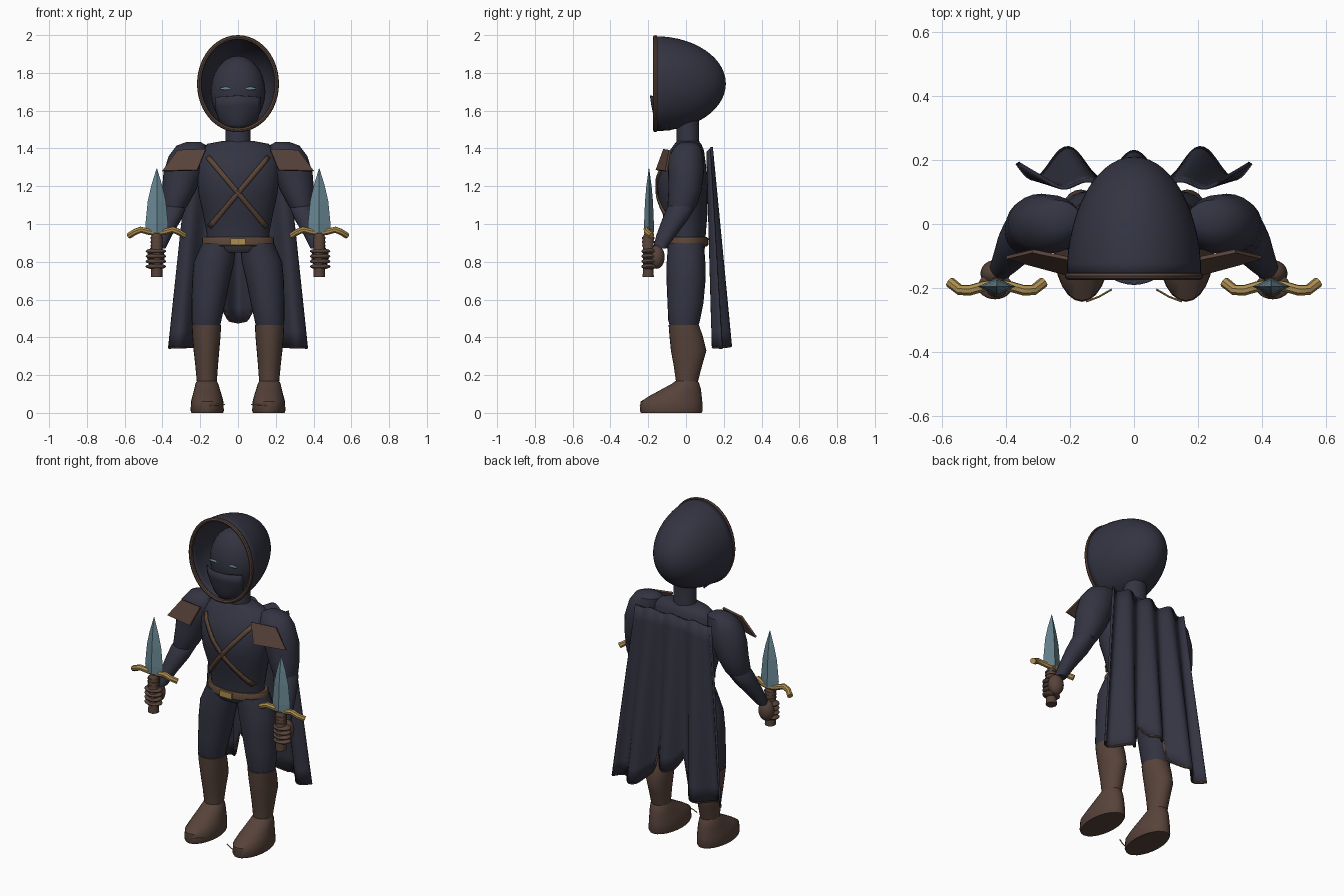
import bpy, bmesh, math
from mathutils import Vector
from mathutils.bvhtree import BVHTree

if "Cube" in bpy.data.objects:
    bpy.data.objects.remove(bpy.data.objects["Cube"])

def material(name, rgb):
    m = bpy.data.materials.new(name)
    m.diffuse_color = (*rgb, 1)
    m.use_nodes = True
    m.node_tree.nodes["Principled BSDF"].inputs["Base Color"].default_value = m.diffuse_color
    return m

CLOTH = material("dark_navy_cloth", (0.034, 0.034, 0.055))
LEATHER = material("brown_leather", (0.095, 0.056, 0.042))
STRAP = material("strap_brown", (0.105, 0.060, 0.038))
GOLD = material("gold", (0.42, 0.27, 0.08))
STEEL = material("blue_steel", (0.14, 0.24, 0.29))

def finish(name, bm, mat, angle=40):
    bmesh.ops.recalc_face_normals(bm, faces=bm.faces)
    me = bpy.data.meshes.new(name)
    bm.to_mesh(me)
    bm.free()
    return add(name, me, mat, angle)

def add(name, me, mat, angle=40):
    ob = bpy.data.objects.new(name, me)
    bpy.context.collection.objects.link(ob)
    me.materials.clear()
    me.materials.append(mat)
    bpy.ops.object.select_all(action='DESELECT')
    ob.select_set(True)
    bpy.context.view_layer.objects.active = ob
    if angle:
        bpy.ops.object.shade_smooth_by_angle(angle=math.radians(angle))
    return ob

def loft(name, rings, mat, s=1, n=24, angle=40):
    """Skin stacked horizontal ellipses (x, y, z, rx, ry)."""
    bm = bmesh.new()
    loops = [[bm.verts.new((s * x + rx * math.cos(2 * math.pi * i / n),
                            y + ry * math.sin(2 * math.pi * i / n), z))
              for i in range(n)] for x, y, z, rx, ry in rings]
    for a, b in zip(loops, loops[1:]):
        for i in range(n):
            bm.faces.new((a[i], a[(i + 1) % n], b[(i + 1) % n], b[i]))
    bm.faces.new(loops[0])
    bm.faces.new(loops[-1])
    return finish(name, bm, mat, angle)

def grid(name, rows, mat, thick=0, angle=40):
    """Sheet through rows of points, optionally thickened."""
    bm = bmesh.new()
    vs = [[bm.verts.new(p) for p in r] for r in rows]
    for a, b in zip(vs, vs[1:]):
        for i in range(len(a) - 1):
            bm.faces.new((a[i], a[i + 1], b[i + 1], b[i]))
    ob = finish(name, bm, mat, angle)
    if thick:
        m = ob.modifiers.new("thickness", 'SOLIDIFY')
        m.thickness, m.offset = thick, 0
    return ob

def tube(name, pts, r, mat, closed=False):
    cu = bpy.data.curves.new(name, 'CURVE')
    cu.dimensions, cu.bevel_depth, cu.bevel_resolution = '3D', r, 2
    cu.use_fill_caps = True
    sp = cu.splines.new('POLY')
    sp.points.add(len(pts) - 1)
    for p, c in zip(sp.points, pts):
        p.co = (*c, 1)
    sp.use_cyclic_u = closed
    tmp = bpy.data.objects.new(name + "_path", cu)
    me = bpy.data.meshes.new_from_object(tmp)
    bpy.data.objects.remove(tmp)
    return add(name, me, mat)

def ball(name, c, r, mat):
    bm = bmesh.new()
    bmesh.ops.create_uvsphere(bm, u_segments=24, v_segments=14, radius=1)
    for v in bm.verts:
        v.co = Vector(c) + Vector(a * b for a, b in zip(v.co, r))
    return finish(name, bm, mat)

def box(name, c, size, mat):
    bm = bmesh.new()
    bmesh.ops.create_cube(bm, size=1)
    for v in bm.verts:
        v.co = Vector(c) + Vector(a * b for a, b in zip(v.co, size))
    return finish(name, bm, mat, 0)

def interp(table, x):
    for (x0, y0), (x1, y1) in zip(table, table[1:]):
        if x <= x1:
            return y0 + (y1 - y0) * (x - x0) / (x1 - x0)
    return table[-1][1]

# Torso, neck, hips and belt
torso = loft("torso", [(0, 0, .88, .170, .100), (0, 0, .95, .165, .105), (0, -.005, 1.05, .185, .118),
                       (0, -.018, 1.15, .207, .132), (0, -.02, 1.24, .218, .135), (0, -.015, 1.33, .218, .118),
                       (0, .005, 1.39, .20, .09), (0, .01, 1.425, .16, .07), (0, .01, 1.44, .08, .055)],
             CLOTH, n=32)
loft("neck", [(0, .01, 1.40, .075, .065), (0, .01, 1.44, .067, .06), (0, .01, 1.56, .067, .06)], CLOTH)
loft("hips", [(0, 0, .85, .14, .085), (0, 0, .87, .165, .10), (0, 0, .90, .17, .10)], CLOTH)
loft("belt", [(0, .002, .882, .185, .110), (0, .002, .888, .191, .116), (0, .002, .922, .191, .116),
              (0, .002, .930, .185, .110)], STRAP, n=32)
box("belt_buckle", (0, -.113, .906), (.08, .016, .036), GOLD)

# Crossed chest straps laid onto the torso surface
bm = bmesh.new()
bm.from_mesh(torso.data)
tree = BVHTree.FromBMesh(bm)
for s in (1, -1):
    start, end = Vector((-.16 * s, 0, 1.355)), Vector((.15 * s, 0, .985))
    side = (end - start).cross(Vector((0, 1, 0))).normalized() * .013
    rows = []
    for k in range(17):
        mid = start.lerp(end, k / 16)
        row = []
        for o in (-1, 0, 1):
            p = mid + side * o
            hit = tree.ray_cast(Vector((p.x, -1, p.z)), Vector((0, 1, 0)))[0]
            row.append((p.x, (hit.y if hit else -.1) - .006, p.z))
        rows.append(row)
    grid("chest_strap", rows, STRAP, .009)
bm.free()

# Head, face mask and eyes
ball("head", (0, -.03, 1.70), (.145, .125, .19), CLOTH)
mask = []
for z, w, y in ((1.68, .12, -.187), (1.63, .12, -.180), (1.57, .105, -.168), (1.53, .085, -.158), (1.505, .06, -.145)):
    mask.append([(w * i / 6, y + .06 * (i / 6) ** 2, z - .008 * abs(i / 6)) for i in range(-6, 7)])
grid("face_mask", mask, CLOTH, .008)
for s in (1, -1):
    ball("eye", (s * .066, -.144, 1.717), (.031, .006, .008), STEEL)

# Hood: hollow half ellipsoid opening forward, with a rim
def oval(r, y, n=48):
    return [(.205 * r * math.cos(2 * math.pi * i / n), y, 1.743 + .245 * r * math.sin(2 * math.pi * i / n))
            for i in range(n + 1)]
hood = grid("hood", [oval(max(math.cos(t * math.pi / 28), .002), -.163 + .368 * math.sin(t * math.pi / 28))
                     for t in range(15)], CLOTH, .012)
bm = bmesh.new()
bm.from_mesh(hood.data)
bmesh.ops.remove_doubles(bm, verts=bm.verts, dist=.0015)
bm.to_mesh(hood.data)
bm.free()
tube("hood_rim", oval(1, -.163)[:-1], .012, LEATHER, True)

# Cape: pleated sheet, with a ragged hem and trim
HEM = [(0, .48), (.05, .49), (.09, .56), (.12, .42), (.18, .36), (.25, .35), (.4, .345)]
def cape_point(u, v):
    a = abs(u)
    top = 1.395 + .012 * math.cos(a * 11)
    z = top + (interp(HEM, a * .365) - top) * v
    d = (1.4 - z) / 1.05
    wave = math.cos(2 * math.pi * a / .57)
    return (u * (.255 + .11 * d), .125 + .065 * d + (.012 + .036 * d) * wave, z)
cols = [i / 32 for i in range(-32, 33)]
grid("cape", [[cape_point(u, v / 12) for u in cols] for v in range(13)], CLOTH, .012, 60)
tube("cape_hem_trim", [cape_point(u, 1) for u in cols], .007, LEATHER)

for s in (1, -1):
    # Arms
    loft("upper_arm", [(.235, .01, 1.435, .035, .03), (.245, .01, 1.415, .08, .065), (.265, .0, 1.36, .102, .092),
                       (.290, .0, 1.27, .105, .095), (.312, -.005, 1.18, .09, .088),
                       (.335, -.02, 1.10, .07, .078), (.345, -.03, 1.06, .05, .055)], CLOTH, s)
    loft("forearm", [(.338, -.02, 1.12, .05, .055), (.345, -.03, 1.08, .068, .074), (.365, -.06, 1.02, .063, .068),
                     (.395, -.105, .94, .046, .052), (.418, -.14, .87, .034, .036)], CLOTH, s)
    # Shoulder plates
    grid("shoulder_plate", [[(s * .17, -.115, 1.395), (s * .317, -.085, 1.39)],
                            [(s * .215, -.155, 1.285), (s * .40, -.105, 1.28)]], LEATHER, .012, 0)
    # Gloves with curled fingers
    ball("glove", (s * .435, -.155, .825), (.046, .042, .062), LEATHER)
    for k in range(4):
        ball("finger", (s * .435, -.195, .775 + .027 * k), (.054, .041, .015), LEATHER)
    # Dagger: grip, wrap rings, curved guard, diamond blade
    loft("dagger_grip", [(.43, -.2, .72, .031, .031), (.43, -.2, .78, .029, .029), (.43, -.2, .93, .031, .031),
                         (.43, -.2, .95, .02, .02)], LEATHER, s, 10)
    for k in range(3):
        loft("grip_wrap", [(.43, -.2, .88 + .02 * k, .034, .034), (.43, -.2, .89 + .02 * k, .034, .034)],
             STRAP, s, 10)
    tube("dagger_guard", [(s * .43 + x, y, z) for x, y, z in (
        (-.147, -.182, .938), (-.115, -.207, .958), (-.085, -.208, .970), (-.04, -.195, .958), (0, -.19, .953),
        (.04, -.195, .958), (.085, -.208, .970), (.115, -.207, .958), (.147, -.182, .938))], .017, GOLD)
    loft("dagger_blade", [(.43, -.196, .955, .058, .026), (.43, -.196, 1.0, .060, .026), (.43, -.196, 1.12, .048, .021),
                          (.43, -.196, 1.2, .030, .014), (.43, -.196, 1.295, .001, .001)], STEEL, s, 4, 0)
    # Trouser legs
    loft("trouser_leg", [(.10, 0, .90, .09, .095), (.127, 0, .80, .107, .102), (.143, 0, .70, .100, .103),
                         (.157, -.003, .58, .089, .095), (.167, -.01, .49, .079, .084),
                         (.168, -.01, .455, .072, .074)], CLOTH, s)
    # Boots
    loft("boot_shaft", [(.167, -.012, .465, .077, .08), (.167, .0, .41, .075, .088), (.167, .014, .33, .068, .094),
                        (.166, .01, .25, .060, .075), (.165, .005, .165, .053, .058), (.165, 0, .12, .05, .05)],
         LEATHER, s)
    loft("boot_foot", [(.163, -.078, 0, .084, .160), (.163, -.078, .012, .088, .166), (.163, -.077, .06, .086, .163),
                       (.163, -.055, .09, .078, .138), (.164, -.025, .125, .068, .104),
                       (.165, -.002, .155, .060, .072), (.165, .004, .17, .052, .058)], LEATHER, s)
    tube("toe_stitch", [(s * .07, -.205, .045), (s * .11, -.228, .043), (s * .15, -.243, .04)], .003, GOLD)
